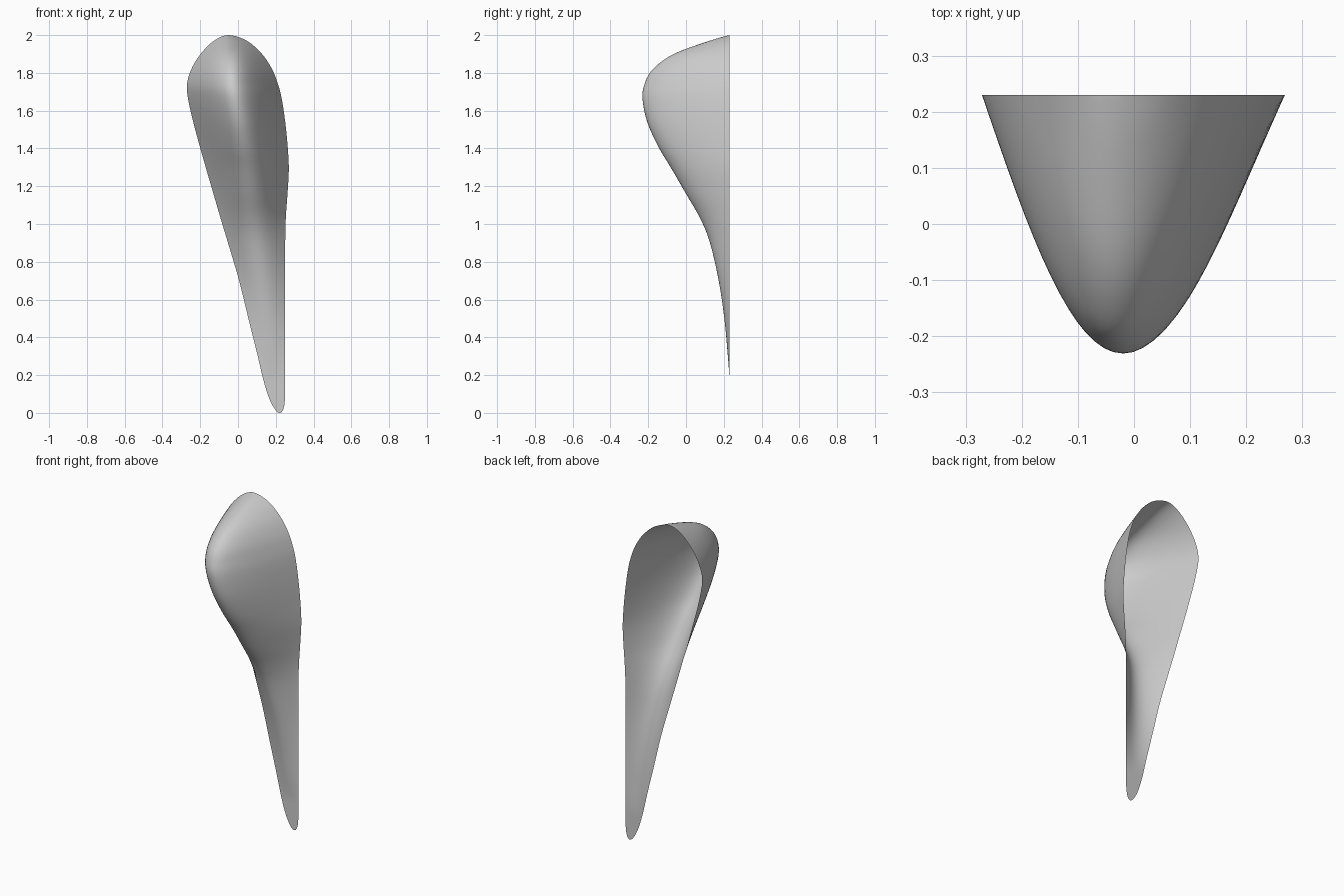
import bpy, bmesh, math

if "Cube" in bpy.data.objects:
    bpy.data.objects.remove(bpy.data.objects["Cube"])

# Level sections of the shell: height z, left x, right x, foremost y at the ridge
BACK = 0.23
ROWS = [
    (2.00, -0.050, -0.050, 0.23),
    (1.97, -0.127, 0.047, 0.125),
    (1.90, -0.198, 0.127, -0.065),
    (1.82, -0.247, 0.180, -0.175),
    (1.74, -0.270, 0.212, -0.220),
    (1.66, -0.264, 0.232, -0.230),
    (1.54, -0.237, 0.250, -0.205),
    (1.41, -0.202, 0.263, -0.147),
    (1.29, -0.168, 0.269, -0.075),
    (1.16, -0.130, 0.262, 0.000),
    (1.03, -0.092, 0.253, 0.075),
    (0.90, -0.053, 0.250, 0.127),
    (0.70, 0.006, 0.250, 0.173),
    (0.50, 0.055, 0.250, 0.203),
    (0.32, 0.100, 0.250, 0.220),
    (0.18, 0.133, 0.250, 0.230),
    (0.08, 0.164, 0.249, 0.230),
    (0.02, 0.195, 0.240, 0.230),
    (0.00, 0.220, 0.220, 0.230),
]
STEPS, ACROSS = 5, 32


def mirrored(r):
    """Phantom row past a tip, so the outline rounds over smoothly."""
    return (r[0], r[2], r[1], r[3])


def catmull(a, b, c, d, t):
    return [0.5 * (2 * q + (s - p) * t + (2 * p - 5 * q + 4 * s - u) * t * t
                   + (3 * q - p - 3 * s + u) * t ** 3)
            for p, q, s, u in zip(a, b, c, d)]


pts = [mirrored(ROWS[1])] + ROWS + [mirrored(ROWS[-2])]
sections = [catmull(*pts[i:i + 4], k / STEPS)
            for i in range(len(ROWS) - 1) for k in range(STEPS)]
sections.append(ROWS[-1])

# Sweep a cosine-shaped bulge between the two edges of every section
bm = bmesh.new()
grid = []
for z, left, right, ridge in sections:
    mid, half = (left + right) / 2, (right - left) / 2
    line = []
    for j in range(ACROSS + 1):
        t = -1 + 2 * j / ACROSS
        y = BACK + (ridge - BACK) * math.cos(t * math.pi / 2)
        line.append(bm.verts.new((mid + half * t, min(y, BACK), max(z, 0))))
    grid.append(line)
for upper, lower in zip(grid, grid[1:]):
    for j in range(ACROSS):
        bm.faces.new((lower[j], lower[j + 1], upper[j + 1], upper[j]))
bmesh.ops.remove_doubles(bm, verts=bm.verts, dist=1e-5)

# Open, single-sheet shell
mesh = bpy.data.meshes.new("curved_shell")
bm.to_mesh(mesh)
bm.free()
shell = bpy.data.objects.new("curved_shell", mesh)
bpy.context.collection.objects.link(shell)
mesh.polygons.foreach_set("use_smooth", [True] * len(mesh.polygons))
